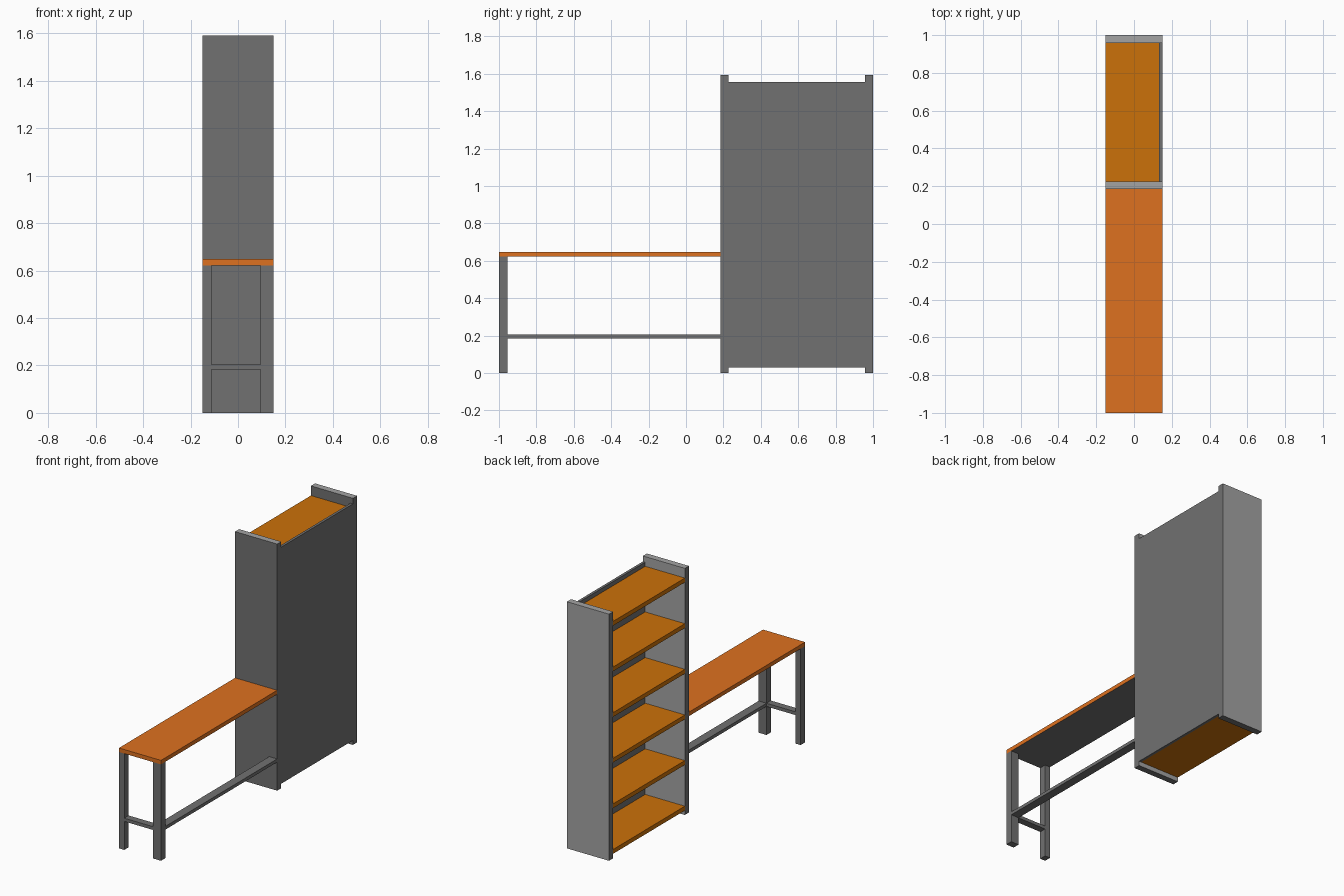
import bpy

if "Cube" in bpy.data.objects:
    bpy.data.objects.remove(bpy.data.objects["Cube"])


def material(name, color):
    m = bpy.data.materials.new(name)
    m.diffuse_color = (*color, 1)
    m.use_nodes = True
    m.node_tree.nodes["Principled BSDF"].inputs["Base Color"].default_value = m.diffuse_color
    return m


def box(name, x, y, z, *mats, accent=()):
    """Axis-aligned box; faces whose normal is in accent take the second material."""
    bpy.ops.mesh.primitive_cube_add(size=1)
    o = bpy.context.object
    o.name = name
    o.location = [(a + b) / 2 for a, b in (x, y, z)]
    o.scale = [b - a for a, b in (x, y, z)]
    bpy.ops.object.transform_apply(location=False, rotation=False, scale=True)
    for m in mats:
        o.data.materials.append(m)
    for f in o.data.polygons:
        if tuple(round(c) for c in f.normal) in accent:
            f.material_index = 1
    return o


wood = material("desk_wood", (0.73, 0.165, 0.014))
shelf_wood = material("shelf_wood", (0.60, 0.165, 0.003))
dark = material("dark_grey", (0.165, 0.165, 0.165))
light = material("light_grey", (0.37, 0.37, 0.37))

W = 0.15                       # half depth of the whole unit
SIDE_IN, SIDE_OUT = 0.185, 0.226
FAR_IN, FAR_OUT = 0.958, 1.0
BACK, TOP = (0, 1, 0), (0, 0, 1)

# Bookcase sides (lighter on top and on the +y faces) and back panel
for name, y in (("near", (SIDE_IN, SIDE_OUT)), ("far", (FAR_IN, FAR_OUT))):
    box(f"{name}_side_panel", (-W, W), y, (0, 1.592), dark, light, accent=(BACK, TOP))
box("back_panel", (0.133, W), (SIDE_OUT, FAR_IN), (0.029, 1.556), dark)

# Six evenly spaced shelves
for i in range(6):
    z = 0.029 + i * 0.2945
    box(f"shelf_{i + 1}", (-W, 0.133), (SIDE_OUT, FAR_IN), (z, z + 0.028), shelf_wood)

# Desk top with a dark underside
box("desk_top", (-W, W), (-1, SIDE_IN), (0.622, 0.648), wood, dark, accent=((0, 0, -1),))

# Desk legs
LEG_Y = (-1, -0.955)
box("left_leg", (-W, -0.112), LEG_Y, (0, 0.622), dark)
box("right_leg", (0.094, W), LEG_Y, (0, 0.622), dark)

# Lower stretchers
RAIL_Z = (0.184, 0.205)
box("cross_rail", (-0.112, 0.094), LEG_Y, RAIL_Z, dark)
box("long_rail", (0.094, W), (LEG_Y[1], SIDE_IN), RAIL_Z, dark)
